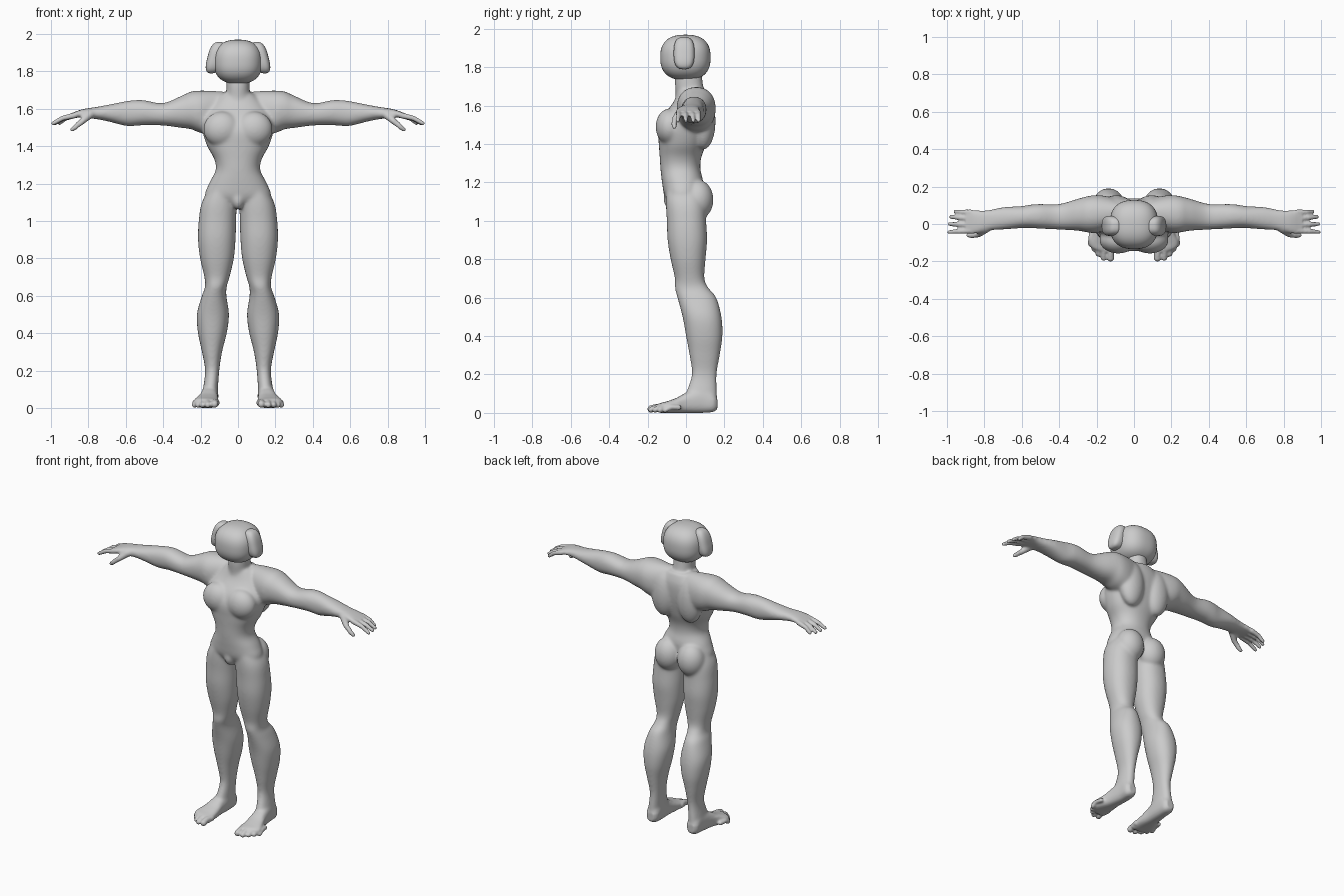
import bpy, bmesh, math
from mathutils import Vector, Matrix

if "Cube" in bpy.data.objects:
    bpy.data.objects.remove(bpy.data.objects["Cube"])

skin = bpy.data.materials.new("plain grey")
skin.diffuse_color = (0.6, 0.6, 0.6, 1)
skin.use_nodes = True
skin.node_tree.nodes["Principled BSDF"].inputs["Base Color"].default_value = skin.diffuse_color


def spline(rows, steps=5):
    """Catmull-Rom interpolation of the cross-section rows."""
    out = []
    for i in range(len(rows) - 1):
        p = [rows[max(0, min(len(rows) - 1, i + k))] for k in (-1, 0, 1, 2)]
        for s in range(steps):
            t = s / steps
            out.append([0.5 * (2 * b + (c - a) * t + (2 * a - 5 * b + 4 * c - d) * t * t
                               + (3 * b - a - 3 * c + d) * t ** 3) for a, b, c, d in zip(*p)])
    return out + [list(rows[-1])]


def loft(bm, axis, rows, power=2.2, n=32):
    """Rows hold: position on axis, then min/max on the other two axes in order."""
    rings = []
    for pos, a0, a1, b0, b1 in spline(rows):
        ring = []
        for k in range(n):
            t = 2 * math.pi * k / n
            c, s = math.cos(t), math.sin(t)
            u = (a0 + a1) / 2 + (a1 - a0) / 2 * math.copysign(abs(c) ** (2 / power), c)
            v = (b0 + b1) / 2 + (b1 - b0) / 2 * math.copysign(abs(s) ** (2 / power), s)
            co = [u, v]
            co.insert(axis, pos)
            ring.append(bm.verts.new(co))
        rings.append(ring)
    faces = [bm.faces.new(rings[0][::-1]), bm.faces.new(rings[-1])]
    for r, q in zip(rings, rings[1:]):
        faces += [bm.faces.new((r[k], r[(k + 1) % n], q[(k + 1) % n], q[k])) for k in range(n)]
    bmesh.ops.recalc_face_normals(bm, faces=faces)


def blob(bm, centre, size, power=2.0, lean=0.0):
    """Rounded box or ellipsoid; lean shifts x with height."""
    verts = bmesh.ops.create_uvsphere(bm, u_segments=48, v_segments=32, radius=1)["verts"]
    for v in verts:
        d = sum(abs(c) ** power for c in v.co) ** (1 / power)
        p = [c / d * s for c, s in zip(v.co, size)]
        v.co = Vector(centre) + Vector((p[0] + lean * p[2], p[1], p[2]))


def digit(bm, points, radii):
    """Finger or toe: round joints linked by tapered segments."""
    pts = [Vector(p) for p in points]
    for p, r in zip(pts, radii):
        bmesh.ops.create_uvsphere(bm, u_segments=14, v_segments=10, radius=r,
                                  matrix=Matrix.Translation(p))
    for p, q, r, s in zip(pts, pts[1:], radii, radii[1:]):
        m = Matrix.Translation((p + q) / 2) @ (q - p).to_track_quat('Z', 'Y').to_matrix().to_4x4()
        bmesh.ops.create_cone(bm, cap_ends=True, segments=14, radius1=r, radius2=s,
                              depth=(q - p).length, matrix=m)


def mirror_x(bm):
    geom = bmesh.ops.duplicate(bm, geom=bm.verts[:] + bm.edges[:] + bm.faces[:])["geom"]
    for v in geom:
        if isinstance(v, bmesh.types.BMVert):
            v.co.x *= -1
    bmesh.ops.reverse_faces(bm, faces=[f for f in geom if isinstance(f, bmesh.types.BMFace)])


def finish(bm, name):
    me = bpy.data.meshes.new(name)
    bm.to_mesh(me)
    bm.free()
    me.materials.append(skin)
    ob = bpy.data.objects.new(name, me)
    bpy.context.collection.objects.link(ob)
    for p in me.polygons:
        p.use_smooth = True
    return ob


bm = bmesh.new()
# leg
loft(bm, 2, [
    (1.20, .020, .135, -.10, .08), (1.10, .008, .193, -.105, .10), (1.0, .010, .21, -.10, .105),
    (.90, .013, .214, -.096, .11), (.80, .022, .203, -.08, .102), (.70, .045, .18, -.058, .096),
    (.65, .06, .176, -.058, .118), (.60, .062, .193, -.045, .158), (.50, .048, .22, -.018, .185),
    (.40, .06, .214, .0, .19), (.30, .085, .193, .018, .176), (.20, .10, .176, .03, .16),
    (.10, .107, .187, .0, .162), (.04, .108, .19, .0, .16)])
# foot
loft(bm, 1, [
    (.163, .125, .17, .02, .08), (.14, .108, .188, .005, .11), (.08, .105, .192, .0, .13),
    (.0, .108, .203, .0, .105), (-.05, .105, .22, .0, .078), (-.10, .103, .238, .0, .06),
    (-.13, .103, .225, .0, .052), (-.15, .105, .18, .004, .045)], 2.6)
# toes
for x, y, r in ((.125, -.182, .020), (.162, -.182, .016), (.190, -.160, .016),
                (.213, -.135, .015), (.233, -.108, .014)):
    digit(bm, [(x - .008, y + .07, .028), (x, y + .03, .03), (x, y, r)], [r, r * .9, r])
# arm
loft(bm, 0, [
    (.06, .0, .12, 1.50, 1.69), (.13, -.03, .145, 1.46, 1.695), (.20, -.048, .155, 1.47, 1.697),
    (.25, -.045, .148, 1.49, 1.692), (.30, -.036, .135, 1.497, 1.67), (.40, -.03, .107, 1.51, 1.63),
    (.50, -.025, .107, 1.512, 1.645), (.55, -.022, .104, 1.508, 1.646), (.60, -.022, .096, 1.508, 1.64),
    (.70, -.03, .09, 1.533, 1.62), (.78, -.034, .074, 1.548, 1.605)])
# palm
loft(bm, 0, [
    (.75, -.03, .078, 1.543, 1.61), (.80, -.04, .072, 1.55, 1.603), (.84, -.052, .074, 1.553, 1.595),
    (.88, -.052, .074, 1.551, 1.58), (.90, -.048, .07, 1.548, 1.572)], 2.6)
# fingers
for y0, y1, tip in ((.062, .066, .955), (.030, .038, .978), (-.005, .0, .986), (-.036, -.043, .988)):
    digit(bm, [(.87, y0, 1.565), ((.87 + tip) / 2 + .01, (y0 + y1) / 2, 1.549), (tip, y1, 1.522)],
          [.016, .0135, .011])
# thumb
digit(bm, [(.79, -.025, 1.57), (.83, -.055, 1.535), (.865, -.062, 1.505), (.887, -.06, 1.488)],
      [.024, .019, .015, .011])
# chest, shoulder blade, buttock
blob(bm, (.085, -.085, 1.49), (.10, .073, .095))
blob(bm, (.095, .09, 1.52), (.085, .064, .15))
blob(bm, (.083, .06, 1.11), (.088, .083, .105))
mirror_x(bm)

# torso
loft(bm, 2, [
    (1.08, -.10, .10, -.08, .06), (1.13, -.175, .175, -.112, .08), (1.20, -.155, .155, -.125, .09),
    (1.27, -.120, .120, -.133, .075), (1.33, -.127, .127, -.137, .08), (1.40, -.165, .165, -.142, .105),
    (1.48, -.19, .19, -.145, .125), (1.55, -.19, .19, -.115, .135), (1.62, -.15, .15, -.065, .135),
    (1.68, -.09, .09, -.04, .115)])
# neck
loft(bm, 2, [(1.58, -.07, .07, -.06, .12), (1.66, -.064, .064, -.054, .10),
             (1.72, -.062, .062, -.058, .087), (1.80, -.06, .06, -.055, .08)])
# groin
blob(bm, (0, -.075, 1.115), (.036, .043, .055))

# fuse the body into one skin and soften all but the digits
body = finish(bm, "body")
mod = body.modifiers.new("fuse", 'REMESH')
mod.mode = 'VOXEL'
mod.voxel_size = .006
bpy.context.view_layer.objects.active = body
bpy.ops.object.modifier_apply(modifier="fuse")
bm = bmesh.new()
bm.from_mesh(body.data)
soft = [v for v in bm.verts if abs(v.co.x) < .86 and v.co.z > .07]
for _ in range(14):
    bmesh.ops.smooth_vert(bm, verts=soft, factor=.5, use_axis_x=True, use_axis_y=True, use_axis_z=True)
for _ in range(2):
    bmesh.ops.smooth_vert(bm, verts=bm.verts[:], factor=.5, use_axis_x=True, use_axis_y=True, use_axis_z=True)
for f in bm.faces:
    f.smooth = True
bm.to_mesh(body.data)
bm.free()

# head
bm = bmesh.new()
blob(bm, (0, -.003, 1.851), (.129, .131, .118), 2.5)
finish(bm, "head")

# ear pads
bm = bmesh.new()
blob(bm, (.121, -.010, 1.873), (.043, .054, .084), 2.8, -.25)
mirror_x(bm)
finish(bm, "ear_pads")
